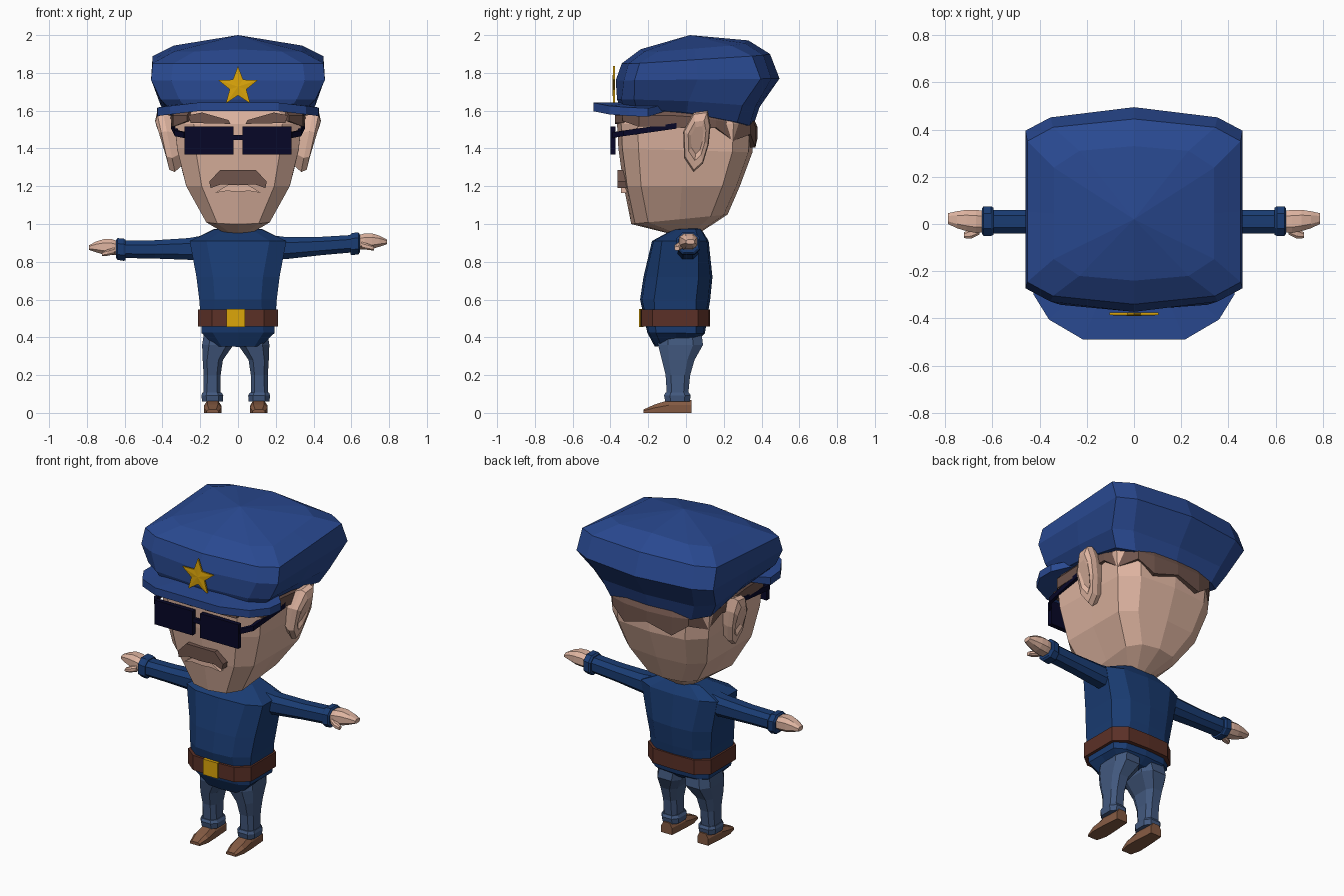
import bpy, bmesh, math


def material(name, rgb):
    m = bpy.data.materials.new(name)
    m.diffuse_color = (*rgb, 1)
    return m


CAP = material("cap_blue", (0.022, 0.066, 0.28))
SHIRT = material("shirt_navy", (0.010, 0.045, 0.17))
PANTS = material("trouser_slate", (0.055, 0.1, 0.212))
SKIN = material("skin", (0.73, 0.456, 0.352))
HAIR = material("hair_brown", (0.16, 0.09, 0.072))
BELT = material("belt_leather", (0.105, 0.03, 0.02))
SHOE = material("shoe_brown", (0.23, 0.102, 0.055))
GOLD = material("gold", (0.72, 0.38, 0.003))
DARK = material("dark_lens", (0.002, 0.002, 0.02))


def finish(name, bm, mat):
    bmesh.ops.recalc_face_normals(bm, faces=bm.faces)
    me = bpy.data.meshes.new(name)
    bm.to_mesh(me)
    bm.free()
    me.materials.append(mat)
    ob = bpy.data.objects.new(name, me)
    bpy.context.collection.objects.link(ob)
    return ob


def loft(name, rings, mat, apex=None):
    """Skin a stack of equal-length rings, capped at both ends."""
    bm = bmesh.new()
    vs = [[bm.verts.new(p) for p in r] for r in rings]
    n = len(vs[0])
    for a, b in zip(vs, vs[1:]):
        for i in range(n):
            j = (i + 1) % n
            bm.faces.new((a[i], a[j], b[j], b[i]))
    bm.faces.new(vs[0])
    if apex:
        top = bm.verts.new(apex)
        for i in range(n):
            bm.faces.new((vs[-1][i], vs[-1][(i + 1) % n], top))
    else:
        bm.faces.new(vs[-1])
    return finish(name, bm, mat)


def plan(zf, zb, wx, yf, yb, c=0.4, bow=0.06, arch=0, droop=0):
    """Twelve-sided rounded rectangle, tilted from zf (front) to zb (back)."""
    half = [(0, -1), (1 - c, -1 + bow), (1, -1 + c), (1, 0),
            (1, 1 - c), (1 - c, 1 - bow), (0, 1)]
    pts = half + [(-x, y) for x, y in half[-2:0:-1]]
    return [(x * wx, yf + (yb - yf) * (y + 1) / 2,
             zf + (zb - zf) * (y + 1) / 2 + arch * (1 - y * y) - droop * abs(x))
            for x, y in pts]


def plate(name, pts, y0, y1, mat):
    """Prism of an x-z outline between two depths."""
    return loft(name, [[(x, y, z) for x, z in pts] for y in (y0, y1)], mat)


def mirrored(half):
    return half + [(-x, z) for x, z in reversed(half) if x > 0]


def octagon(u0, u1, v0, v1, k=0.3):
    cu, cv, ru, rv = (u0 + u1) / 2, (v0 + v1) / 2, (u1 - u0) / 2, (v1 - v0) / 2
    q = 1 - 2 * k
    return [(cu + ru * a, cv + rv * b) for a, b in
            ((q, -1), (1, -q), (1, q), (q, 1), (-q, 1), (-1, q), (-1, -q), (-q, -1))]


# Head
loft("head", [plan(.945, .945, .06, -.07, .06, .5, .1),
              plan(1.0, 1.05, .168, -.29, .22, .35, .08),
              plan(1.2, 1.2, .274, -.33, .285, .3),
              plan(1.4, 1.38, .322, -.358, .352, .3),
              plan(1.53, 1.53, .335, -.365, .36, .3),
              plan(1.66, 1.62, .325, -.33, .32, .35)], SKIN)

# Hair fringe with a jagged lower edge, wrapping sides and back
edge = [(.27, -.335, 1.545), (.345, -.25, 1.515), (.352, -.08, 1.515), (.357, .06, 1.5),
        (.35, .16, 1.51), (.325, .25, 1.44), (.255, .342, 1.475), (.16, .367, 1.405),
        (0, .378, 1.45)]
edge += [(-x, y, z) for x, y, z in edge[-2::-1]]
loft("hair", [[(x, y, z), (x, y, 1.575 - max(0, y) * .16), (x * .9, y * .88, 1.62),
               (x * .88, y * .86, z)] for x, y, z in edge], HAIR)

# Cap crown
loft("cap_crown", [plan(1.605, 1.515, .358, -.345, .355, .24, .05, .03),
                   plan(1.66, 1.62, .41, -.365, .39, .24, .06, .01),
                   plan(1.76, 1.77, .46, -.372, .495, .23, .10),
                   plan(1.85, 1.90, .452, -.34, .445, .24, .09, 0, .005),
                   plan(1.925, 1.972, .34, -.24, .33, .32, .07, 0, .02)],
     CAP, (0, .02, 2.0))

# Cap visor
outer = [(.43, -.20, 1.568), (.425, -.30, 1.572), (.36, -.405, 1.58), (.215, -.49, 1.597)]
inner = [(.33, -.10, 1.60), (.32, -.22, 1.60), (.25, -.30, 1.605), (.14, -.31, 1.61)]
outer += [(-x, y, z) for x, y, z in reversed(outer)]
inner += [(-x, y, z) for x, y, z in reversed(inner)]
loft("cap_visor", [[o, (o[0], o[1], o[2] + .045), (i[0], i[1], i[2] + .035), i]
                   for o, i in zip(outer, inner)], CAP)

# Star badge
star = []
for i in range(10):
    r, a = (.11 if i % 2 == 0 else .046), math.pi / 2 + i * math.pi / 5
    star.append((r * math.cos(a), 1.727 + r * math.sin(a)))
loft("star_badge", [[(x, y, z) for x, z in star] for y in (-.376, -.386)], GOLD,
     (0, -.39, 1.727))

# Sunglasses
for s, side in ((1, "right"), (-1, "left")):
    lens = [(s * x, z) for x, z in ((.025, 1.368), (.282, 1.368), (.282, 1.515), (.025, 1.515))]
    plate("lens_" + side, lens, -.40, -.372, DARK)
    loft("glasses_arm_" + side,
         [[(s * (x + dx), y, z + dz) for dx, dz in ((0, 0), (.02, 0), (.02, .03), (0, .03))]
          for x, y, z in ((.265, -.39, 1.455), (.315, -.33, 1.465), (.335, -.05, 1.505))], DARK)
plate("glasses_bridge", [(-.03, 1.445), (.03, 1.445), (.03, 1.47), (-.03, 1.47)],
      -.395, -.375, DARK)

# Eyebrows, moustache and lips
for s, side in ((1, "right"), (-1, "left")):
    brow = [(s * x, z) for x, z in ((.04, 1.53), (.25, 1.535), (.265, 1.575), (.19, 1.59), (.05, 1.55))]
    plate("eyebrow_" + side, brow, -.376, -.31, HAIR)
plate("moustache", mirrored([(0, 1.285), (.095, 1.285), (.152, 1.225), (.145, 1.19),
                             (.09, 1.21), (0, 1.205)]), -.362, -.28, HAIR)
plate("lips", mirrored([(0, 1.215), (.05, 1.21), (.12, 1.165), (.06, 1.175), (0, 1.17)]),
      -.345, -.28, SKIN)

# Ears: flaring outward with a shallow hollow
ear = [(-.015, 1.49), (-.01, 1.35), (.04, 1.275), (.09, 1.32), (.12, 1.42),
       (.13, 1.52), (.115, 1.6), (.04, 1.59)]


def ear_ring(x, scale, lean, s):
    return [(s * (x + lean * (z - 1.28)), .06 + (y - .06) * scale,
             1.45 + (z - 1.45) * scale) for y, z in ear]


for s, side in ((1, "right"), (-1, "left")):
    loft("ear_" + side, [ear_ring(.29, .75, .1, s), ear_ring(.335, 1, .2, s),
                         ear_ring(.365, .93, .2, s), ear_ring(.375, .65, .2, s),
                         ear_ring(.368, .45, .2, s)], SKIN)

# Torso, belt and buckle
loft("shirt", [plan(.35, .385, .125, -.165, .06, .3), plan(.425, .42, .192, -.205, .10, .3),
               plan(.60, .60, .205, -.243, .128), plan(.72, .72, .22, -.225, .14),
               plan(.91, .91, .256, -.18, .12, .35), plan(.97, .975, .125, -.07, .08)],
     SHIRT, (0, 0, .982))
loft("belt", [plan(z, z, .212, -.242, .127, .35, .03) for z in (.458, .547)], BELT)
plate("buckle", [(-.06, .455), (.036, .455), (.036, .55), (-.06, .55)], -.249, -.225, GOLD)


# Arms, cuffs, hands and thumbs; the left arm hangs a little lower
def limb(name, stations, s, mat, k=.25):
    rings = []
    for x, y0, y1, z0, z1 in stations:
        drop = .03 * min(1, max(0, (x - .2) / .4)) if s < 0 else 0
        rings.append([(s * x, y, z - drop) for y, z in octagon(y0, y1, z0, z1, k)])
    loft(name, rings, mat)


for s, side in ((1, "right"), (-1, "left")):
    limb("sleeve_" + side, [(.18, -.05, .07, .81, .94), (.26, -.045, .065, .815, .93),
                            (.44, -.04, .06, .835, .932), (.61, -.04, .06, .85, .942)], s, SHIRT)
    limb("sleeve_cuff_" + side, [(.595, -.045, .068, .838, .945), (.605, -.05, .075, .835, .953),
                                 (.638, -.05, .075, .84, .955), (.645, -.04, .065, .85, .945)],
         s, SHIRT)
    limb("hand_" + side, [(.63, -.035, .055, .865, .938), (.67, -.038, .06, .865, .95),
                          (.71, -.03, .06, .868, .95), (.75, -.018, .054, .88, .938),
                          (.788, 0, .046, .893, .918)], s, SKIN)
    limb("thumb_" + side, [(.655, -.045, -.01, .87, .905), (.69, -.062, -.02, .862, .895),
                           (.72, -.06, -.035, .86, .882)], s, SKIN)

# Legs, trouser cuffs and shoes
for s, side in ((1, "right"), (-1, "left")):
    def leg(name, stations, mat):
        loft(name, [[(s * x - .012, y, z) for x, y in octagon(x0, x1, y0, y1, .22)]
                    for z, x0, x1, y0, y1 in stations], mat)
    leg("trouser_leg_" + side, [(.44, .0, .165, -.14, .08), (.36, .012, .178, -.148, .09),
                                (.28, .068, .175, -.128, .045), (.2, .08, .17, -.108, .022),
                                (.08, .08, .172, -.10, .01)], PANTS)
    leg("trouser_cuff_" + side, [(.06, .068, .178, -.11, .02), (.092, .066, .182, -.116, .025),
                                 (.108, .075, .176, -.108, .016)], PANTS)
    loft("shoe_" + side, [[(s * (.122 + a * w) - .012, y, z) for a, z in
                           ((-1, 0), (1, 0), (1, h * .6), (.6, h), (-.6, h), (-1, h * .6))]
                          for y, w, h in ((.03, .036, .068), (-.09, .045, .068),
                                          (-.165, .047, .045), (-.225, .032, .018))], SHOE)
